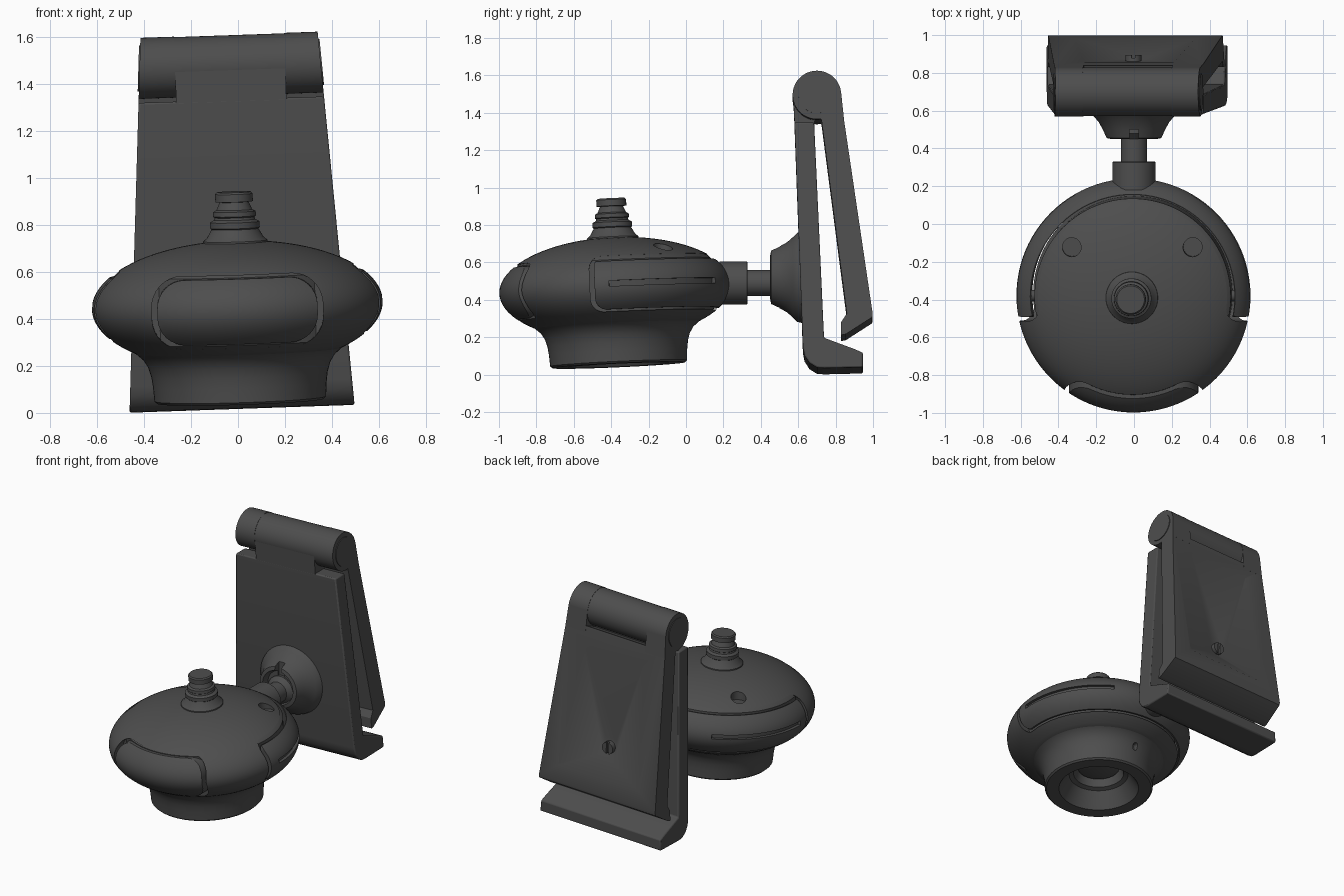
import bpy, bmesh
from math import sin, cos, pi, sqrt, radians
from mathutils import Matrix, Vector

if "Cube" in bpy.data.objects:
    bpy.data.objects.remove(bpy.data.objects["Cube"])

dark = bpy.data.materials.new("dark_plastic")
dark.diffuse_color = (0.075, 0.075, 0.075, 1)
dark.use_nodes = True
dark.node_tree.nodes["Principled BSDF"].inputs["Base Color"].default_value = dark.diffuse_color

# Frames: tilted camera body, rolled clip, and lathe axis turned along y
BODY = (Matrix.Translation((0.01, -0.36, 0.05))
        @ Matrix.Rotation(radians(-1.8), 4, 'Y') @ Matrix.Rotation(radians(2.6), 4, 'X'))
CLIP = (Matrix.Translation((-0.01, 0, 0.8)) @ Matrix.Rotation(radians(-2), 4, 'Y')
        @ Matrix.Translation((0, 0, -0.8)))
ALONG_Y = Matrix.Rotation(radians(-90), 4, 'X')


def finish(name, bm, frame):
    bmesh.ops.remove_doubles(bm, verts=bm.verts, dist=1e-5)
    bmesh.ops.recalc_face_normals(bm, faces=bm.faces)
    me = bpy.data.meshes.new(name)
    bm.to_mesh(me)
    bm.free()
    me.transform(frame)
    me.materials.append(dark)
    ob = bpy.data.objects.new(name, me)
    bpy.context.collection.objects.link(ob)
    return ob


def lathe(name, pts, frame=BODY, seg=96, ring=False):
    """Revolve (r, z) points about z; ring=True closes the profile on itself."""
    bm = bmesh.new()
    rows = [[bm.verts.new((r * cos(2 * pi * i / seg), r * sin(2 * pi * i / seg), z))
             for i in range(seg)] for r, z in pts]
    for k in range(len(rows) - (0 if ring else 1)):
        a, b = rows[k], rows[(k + 1) % len(rows)]
        for i in range(seg):
            j = (i + 1) % seg
            bm.faces.new((a[i], a[j], b[j], b[i]))
    return finish(name, bm, frame)


def prism(name, pts, axis, lo, hi, frame):
    """Extrude a 2D outline along an axis; lo and hi may depend on the point."""
    bm = bmesh.new()
    put = {'x': lambda p, t: (t, p[0], p[1]), 'y': lambda p, t: (p[0], t, p[1]),
           'z': lambda p, t: (p[0], p[1], t)}[axis]
    ends = [[bm.verts.new(put(p, e(p) if callable(e) else e)) for p in pts] for e in (lo, hi)]
    bm.faces.new(ends[0])
    bm.faces.new(ends[1])
    for i in range(len(pts)):
        j = (i + 1) % len(pts)
        bm.faces.new((ends[0][i], ends[0][j], ends[1][j], ends[1][i]))
    return finish(name, bm, frame)


def circle(cx, cy, r, n=48):
    return [(cx + r * cos(2 * pi * i / n), cy + r * sin(2 * pi * i / n)) for i in range(n)]


def rounded(x0, x1, y0, y1, r, n=8):
    out = []
    for q, (cx, cy) in enumerate([(x1 - r, y1 - r), (x0 + r, y1 - r), (x0 + r, y0 + r), (x1 - r, y0 + r)]):
        out += [(cx + r * cos(pi / 2 * (q + i / n)), cy + r * sin(pi / 2 * (q + i / n)))
                for i in range(n + 1)]
    return out


def boolean(ob, cutter, op='DIFFERENCE', keep=False):
    m = ob.modifiers.new("cut", 'BOOLEAN')
    m.operation, m.object, m.solver = op, cutter, 'EXACT'
    with bpy.context.temp_override(object=ob, active_object=ob):
        bpy.ops.object.modifier_apply(modifier=m.name)
    if not keep:
        bpy.data.objects.remove(cutter)


def soften(ob, width):
    m = ob.modifiers.new("soft", 'BEVEL')
    m.width, m.segments, m.limit_method = width, 2, 'ANGLE'
    m.angle_limit = radians(40)


# Camera body: ellipsoid with a neck and a lens opening underneath
R, H, ZC = 0.62, 0.275, 0.41


def ell(z):
    return R * sqrt(max(0, 1 - ((z - ZC) / H) ** 2))


lens_hole = [(0, 0.19), (0.15, 0.19), (0.17, 0.12), (0.2, 0.11), (0.25, 0.03), (0.27, 0)]
neck = [(0.355, 0), (0.366, 0.01), (0.37, 0.07), (0.376, 0.115), (0.388, 0.155), (0.408, 0.188)]
a0 = -0.782
dome = [(R * cos(a), ZC + H * sin(a)) for a in [a0 + (pi / 2 - a0) * i / 32 for i in range(33)]]
outline = lens_hole + neck + dome
body = lathe("camera_body", outline)
core = lathe("camera_core", [(0, 0.2), (0.3, 0.2)] + [(min(max(r - 0.004, 0), 0.52), z - 0.002) for r, z in dome])
lathe("lens_glass", [(0, 0.195), (0.14, 0.195), (0.14, 0.165), (0.1, 0.15), (0.05, 0.142), (0, 0.14)], seg=48)

boolean(body, prism("c", rounded(-0.135, 0.9, 0.272, 0.572, 0.07), 'x', -1, 1, BODY))
boolean(body, prism("c", rounded(-0.365, 0.365, 0.248, 0.56, 0.13), 'y', -1, -0.4, BODY))
for s in (-1, 1):
    hole = prism("c", circle(0.32 * s, 0.265, 0.05, 32), 'z', 0.575, 0.8, BODY)
    boolean(body, hole, keep=True)
    boolean(core, hole)
boolean(body, prism("c", rounded(-0.018, 0.018, 0.12, 0.17, 0.015), 'y', 0.35, 0.5, BODY))


# Front panel and rear swivel band follow the ellipsoid surface
def ring_of(name, inner, z0, z1):
    zs = [z0 + (z1 - z0) * i / 20 for i in range(21)]
    return lathe(name, [(inner, z0)] + [(ell(z), z) for z in zs] + [(inner - 0.001, z1)], ring=True)


panel = ring_of("front_panel", 0.42, 0.22, 0.59)
boolean(panel, prism("c", rounded(-0.342, 0.342, 0.266, 0.545, 0.12), 'y', -1, -0.3, BODY), 'INTERSECT')
band = ring_of("swivel_band", 0.54, 0.27, 0.543)
boolean(band, prism("c", rounded(-0.11, 0.9, 0.284, 0.57, 0.06), 'x', -1, 1, BODY), 'INTERSECT')
for s in (-1, 1):
    arc = [radians(-3 + 63 * i / 24) for i in range(25)]
    slot = [(s * 0.598 * cos(a), 0.598 * sin(a)) for a in arc] + \
           [(s * 0.7 * cos(a), 0.7 * sin(a)) for a in reversed(arc)]
    boolean(band, prism("c", slot, 'z', 0.405, 0.435, BODY))
prism("band_pivot", circle(0, 0.42, 0.03, 24), 'x', -0.56, 0.56, BODY)

# Stepped knob on top
lathe("top_knob", [(0, 0.64), (0.14, 0.66), (0.137, 0.685), (0.12, 0.7), (0.1, 0.735), (0.106, 0.74),
                   (0.106, 0.765), (0.088, 0.775), (0.085, 0.785), (0.092, 0.79), (0.09, 0.81),
                   (0.076, 0.817), (0.062, 0.85), (0.08, 0.852), (0.08, 0.885), (0.073, 0.893), (0, 0.893)], seg=48)

# Mounting stem with ball, and the flared socket on the clip
lathe("mount_stem", [(0, 0.18), (0.115, 0.18), (0.115, 0.325), (0.11, 0.33), (0.07, 0.33), (0.07, 0.45),
                     (0.1, 0.48), (0.1, 0.54), (0, 0.58)], Matrix.Translation((0, 0, 0.49)) @ ALONG_Y, 48)
socket = lathe("ball_socket", [(0, 0.64), (0.25, 0.64), (0.238, 0.595), (0.215, 0.572), (0.187, 0.54),
                               (0.165, 0.5), (0.145, 0.455), (0.12, 0.45), (0.105, 0.49), (0, 0.49)],
               Matrix.Translation((0, 0, 0.52)) @ ALONG_Y, 64)
boolean(socket, prism("c", rounded(-0.025, 0.025, 0, 1, 0.01), 'y', 0.3, 0.5, Matrix()))


# Clip: tapered front plate with foot, hinge, and tapered back arm
def half(p):
    return 0.481 - 0.064 * p[1]


def neg_half(p):
    return -half(p)


HY, HZ, HR, MID = 0.70, 1.482, 0.13, 0.235
foot = [(0.58, 1.335), (0.625, 0.13), (0.634, 0.085), (0.66, 0.045), (0.7, 0.02), (0.74, 0.017),
        (0.946, 0.022), (0.946, 0.1), (0.9, 0.12), (0.738, 0.18), (0.685, 1.335)]
soften(prism("front_plate", foot, 'x', neg_half, half, CLIP), 0.008)
prism("hinge_barrel", circle(HY, HZ, HR - 0.002), 'x', -MID, MID, CLIP)
prism("hinge_barrel_neck", [(0.573, 1.48), (0.7, 1.48), (0.684, 1.3), (0.582, 1.3)], 'x', -MID, MID, CLIP)

arm = prism("back_arm", [(0.725, 1.345), (0.86, 0.31), (0.83, 0.265), (0.83, 0.195), (0.855, 0.2),
                         (0.995, 0.29), (0.998, 0.31), (0.838, 1.395)], 'x', neg_half, half, CLIP)


def face_y(z):
    return 0.998 - 0.1475 * (z - 0.31)


# Funnel recess on the back with a slotted screw at its floor
bm = bmesh.new()
quads = [[bm.verts.new((sx * w, face_y(z) - d, z)) for sx, z, w in
          ((-1, z0, w0), (1, z0, w0), (1, z1, w1), (-1, z1, w1))]
         for d, z0, w0, z1, w1 in ((-0.01, 0.40, 0.35, 1.34, 0.26), (0.09, 0.55, 0.05, 0.66, 0.045))]
bm.faces.new(quads[0])
bm.faces.new(quads[1])
for i in range(4):
    j = (i + 1) % 4
    bm.faces.new((quads[0][i], quads[0][j], quads[1][j], quads[1][i]))
boolean(arm, finish("c", bm, CLIP))
screw = prism("screw", circle(0, 0.6, 0.042, 24), 'y', 0.84, 0.895, CLIP)
boolean(screw, prism("c", [(-0.009, 0.5), (0.009, 0.5), (0.009, 0.7), (-0.009, 0.7)], 'y', 0.88, 0.95, CLIP))

# Outer hinge knuckles and round end caps belong to the back arm
for s, side in ((-1, "left"), (1, "right")):
    edge = half if s > 0 else neg_half
    prism(side + "_knuckle", circle(HY, HZ, HR), 'x', s * MID, edge, CLIP)
    prism(side + "_knuckle_neck", [(0.829, 1.5), (0.7, 1.48), (0.727, 1.33), (0.845, 1.35)], 'x', s * MID, edge, CLIP)
    prism(side + "_hinge_cap", circle(HY, HZ, 0.098), 'x', s * 0.3,
          lambda p: s * (half(p) + 0.005), CLIP)

# Smooth shading with crisp edges
for ob in bpy.context.scene.objects:
    ob.select_set(True)
    bpy.context.view_layer.objects.active = ob
bpy.ops.object.shade_smooth_by_angle(angle=radians(32))
